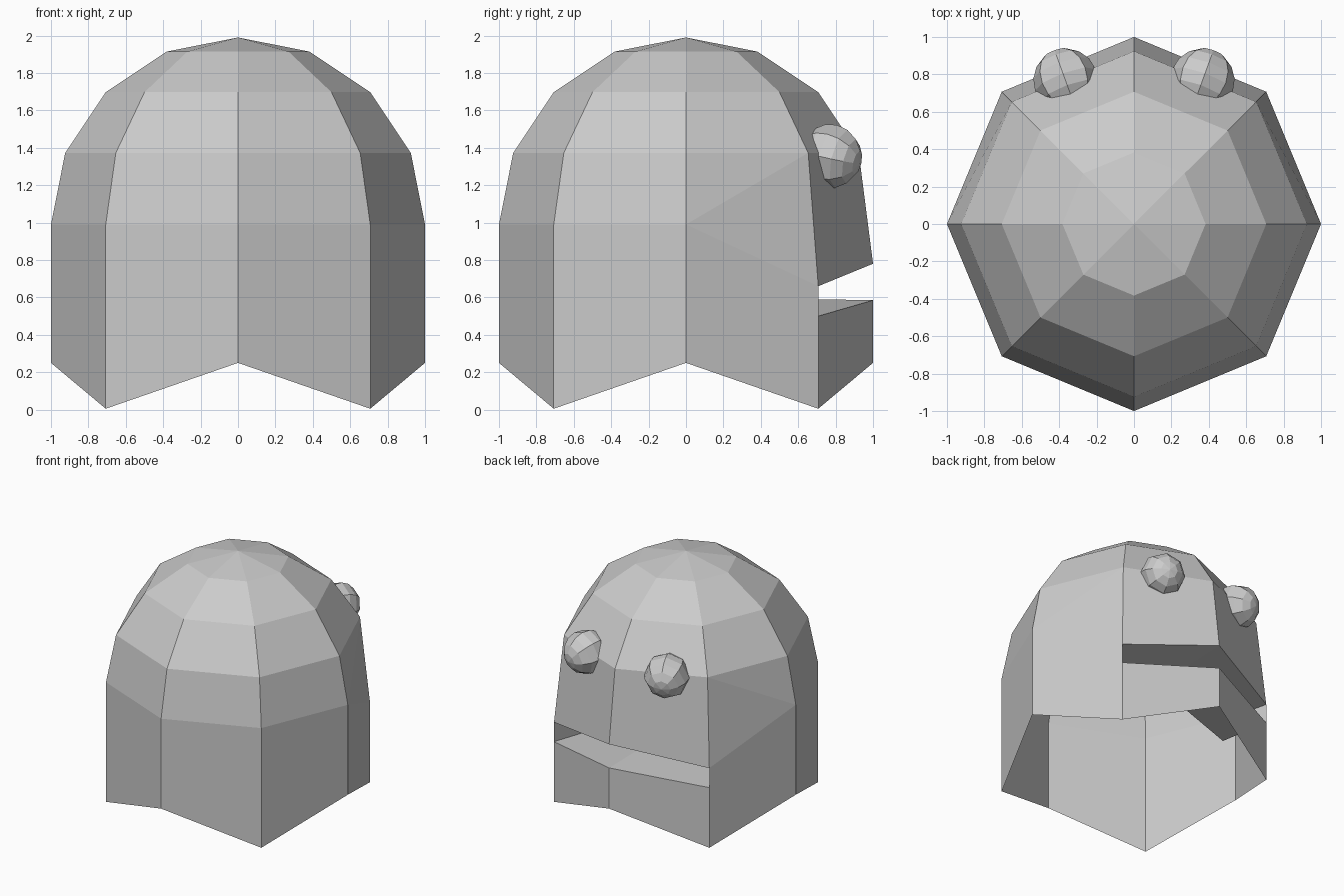
import bpy, bmesh
from math import sin, cos, pi, radians
from mathutils import Matrix, Euler

if "Cube" in bpy.data.objects:
    bpy.data.objects.remove(bpy.data.objects["Cube"])

SIDES, MID = 8, 0.99
bm = bmesh.new()


def ring(radius, height):
    """Octagonal ring; index 2 is the face side (+y)."""
    return [bm.verts.new((radius * cos(i * pi / 4), radius * sin(i * pi / 4), height(i)))
            for i in range(SIDES)]


def strip(a, b):
    """Quads between two open rows of vertices."""
    for i in range(len(a) - 1):
        bm.faces.new((a[i], a[i + 1], b[i + 1], b[i]))


# Scalloped hem, and a shoulder ring pulled down at the face to form the upper lip
hem = ring(1, lambda i: 0.005 if i % 2 else 0.25)
shoulder = ring(1, lambda i: {1: 0.66, 2: 0.78, 3: 0.66}.get(i, MID))

# Walls, except the two columns holding the mouth
for i in range(SIDES):
    if i not in (1, 2):
        j = (i + 1) % SIDES
        bm.faces.new((hem[i], hem[j], shoulder[j], shoulder[i]))

# Dome
prev = shoulder
for k in (1, 2, 3):
    a = k * pi / 8
    cur = ring(cos(a), lambda i: MID + sin(a))
    for i in range(SIDES):
        j = (i + 1) % SIDES
        q = (prev[i], prev[j], cur[j], cur[i])
        if k == 1 and i == 0:
            bm.faces.new((q[0], q[1], q[2]))
            bm.faces.new((q[0], q[2], q[3]))
        elif k == 1 and i == 3:
            bm.faces.new((q[0], q[1], q[3]))
            bm.faces.new((q[1], q[2], q[3]))
        else:
            bm.faces.new(q)
    prev = cur
top = bm.verts.new((0, 0, MID + 1))
for i in range(SIDES):
    bm.faces.new((prev[i], prev[(i + 1) % SIDES], top))


# Mouth: lower lip and a cavity pushed inwards
def row(x, y_side, z_side, y_mid, z_mid):
    return [bm.verts.new(p) for p in ((x, y_side, z_side), (0, y_mid, z_mid), (-x, y_side, z_side))]


s = cos(pi / 4)
upper = shoulder[1:4]
lower = row(s, s, 0.50, 1, 0.585)
deep_low = row(0.61, 0.315, 0.48, 0.42, 0.595)
deep_up = row(0.61, 0.315, 0.655, 0.42, 0.76)
strip(hem[1:4], lower)
strip(lower, deep_low)
strip(deep_low, deep_up)
strip(deep_up, upper)
for i in (0, 2):
    bm.faces.new((lower[i], deep_low[i], deep_up[i], upper[i]))

mesh = bpy.data.meshes.new("body")
bm.to_mesh(mesh)
bm.free()
bpy.context.collection.objects.link(bpy.data.objects.new("body", mesh))

# Eyes: low-poly balls with the pole facing outwards
for name, side in (("eye_left", -1), ("eye_right", 1)):
    bm = bmesh.new()
    bmesh.ops.create_uvsphere(bm, u_segments=8, v_segments=8, radius=0.172)
    rot = Euler((radians(-103), 0, radians(-20 * side))).to_matrix().to_4x4()
    bm.transform(Matrix.Translation((0.367 * side, 0.77, 1.355)) @ rot)
    mesh = bpy.data.meshes.new(name)
    bm.to_mesh(mesh)
    bm.free()
    bpy.context.collection.objects.link(bpy.data.objects.new(name, mesh))
